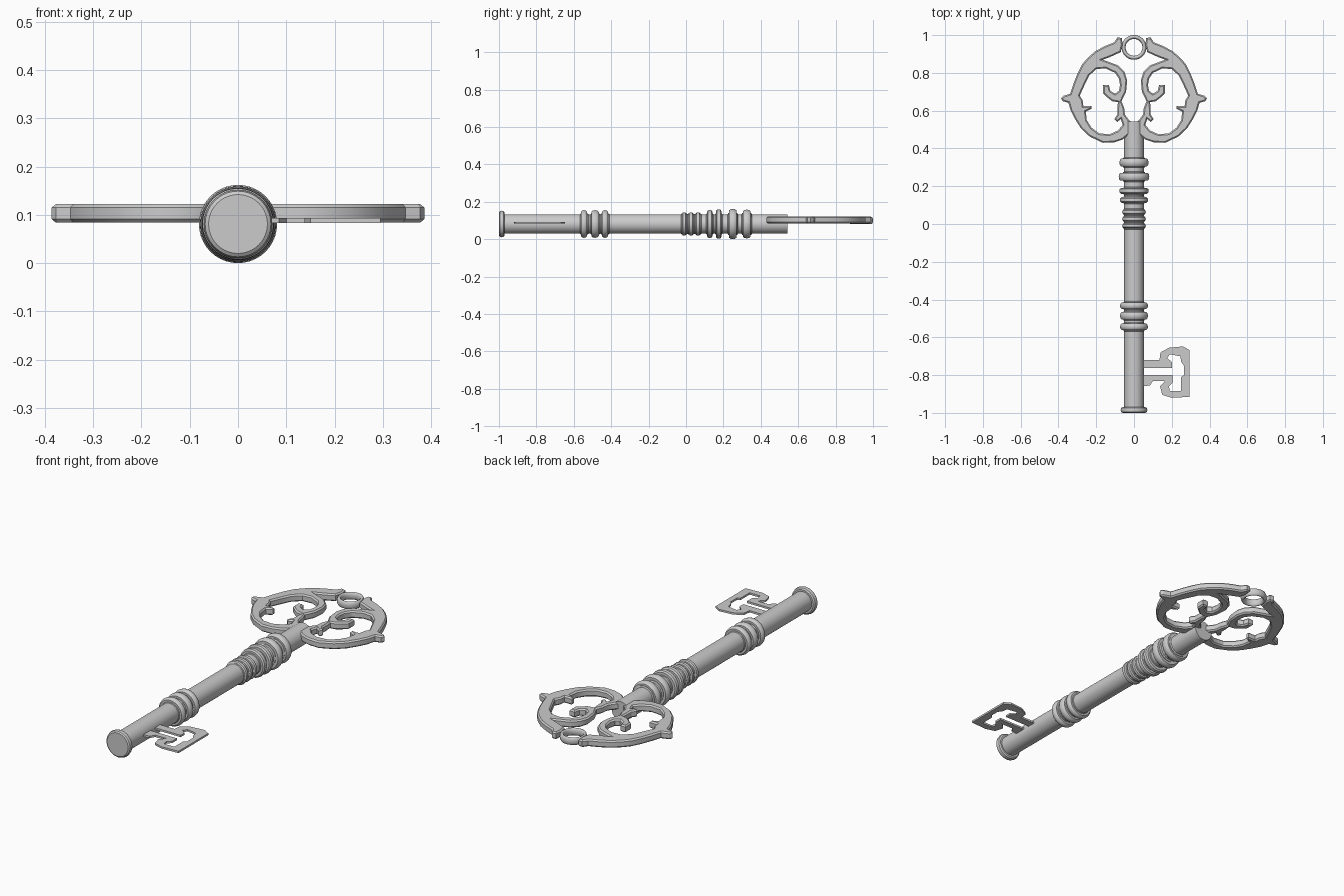
import bpy, bmesh, math

AXIS_Z = 0.081


def link(name, data):
    ob = bpy.data.objects.new(name, data)
    bpy.context.collection.objects.link(ob)
    bpy.ops.object.select_all(action='DESELECT')
    ob.select_set(True)
    bpy.context.view_layer.objects.active = ob
    return ob


def plate(name, loops, z, half, bevel=0.0, sx=1):
    """Flat cut-out plate: first loop is the outline, the rest are holes."""
    cu = bpy.data.curves.new(name, 'CURVE')
    cu.dimensions = '2D'
    cu.fill_mode = 'BOTH'
    cu.extrude = half - bevel
    cu.bevel_depth = bevel
    cu.bevel_resolution = 0
    cu.offset = -bevel
    for pts in loops:
        sp = cu.splines.new('POLY')
        sp.points.add(len(pts) - 1)
        for p, (x, y) in zip(sp.points, pts):
            p.co = (sx * x, y, 0, 1)
        sp.use_cyclic_u = True
    ob = link(name, cu)
    ob.location.z = z
    bpy.ops.object.convert(target='MESH')
    bpy.ops.object.shade_smooth_by_angle(angle=math.radians(30))
    return ob


def lathe(name, profile, steps=40):
    """Spin (y, radius) points round the shaft axis."""
    bm = bmesh.new()
    vs = [bm.verts.new((r, y, 0)) for y, r in profile]
    es = [bm.edges.new(e) for e in zip(vs, vs[1:])]
    bmesh.ops.spin(bm, geom=vs + es, cent=(0, 0, 0), axis=(0, 1, 0),
                   angle=math.tau, steps=steps, use_duplicate=False)
    bmesh.ops.remove_doubles(bm, verts=bm.verts, dist=1e-5)
    bmesh.ops.recalc_face_normals(bm, faces=bm.faces)
    me = bpy.data.meshes.new(name)
    bm.to_mesh(me)
    bm.free()
    ob = link(name, me)
    ob.location.z = AXIS_Z
    bpy.ops.object.shade_smooth_by_angle(angle=math.radians(35))
    return ob


# Shaft with turned collars: (y centre, half width, radius, neck radius)
R = 0.052
collars = [(-0.545, 0.017, 0.074, 0.055), (-0.486, 0.02, 0.074, 0.055),
           (-0.433, 0.017, 0.074, 0.055), (-0.01, 0.012, 0.063, 0.055),
           (0.027, 0.012, 0.063, 0.055), (0.064, 0.012, 0.063, 0.055),
           (0.127, 0.015, 0.075, 0.055), (0.175, 0.015, 0.078, 0.055),
           (0.25, 0.021, 0.081, 0.059), (0.325, 0.021, 0.077, 0.059)]
prof = [(-1, 0), (-1, 0.061), (-0.995, 0.068), (-0.985, 0.071),
        (-0.975, 0.068), (-0.97, 0.061), (-0.97, R)]
for y, w, r, n in collars:
    prof += [(y - w - 0.006, R), (y - w - 0.003, n), (y - w, n), (y - w, r - 0.009),
             (y - w * 0.6, r - 0.002), (y, r), (y + w * 0.6, r - 0.002),
             (y + w, r - 0.009), (y + w, n), (y + w + 0.003, n), (y + w + 0.006, R)]
prof += [(0.543, R), (0.543, 0)]
lathe("shaft", prof)

# Scrolled bow, one half mirrored to the other side
bow_outline = [
    (0.065, 0.985), (0.088, 0.988), (0.105, 0.962), (0.155, 0.942), (0.205, 0.915),
    (0.245, 0.88), (0.275, 0.845), (0.298, 0.80), (0.318, 0.75), (0.338, 0.69),
    (0.375, 0.678), (0.386, 0.665), (0.377, 0.65), (0.347, 0.642), (0.335, 0.60),
    (0.312, 0.555), (0.28, 0.505), (0.235, 0.463), (0.165, 0.43), (0.105, 0.432),
    (0.06, 0.447), (0.025, 0.475), (0.0, 0.50), (0.0, 0.535), (0.025, 0.548),
    (0.048, 0.58), (0.052, 0.615), (0.066, 0.65), (0.042, 0.70), (0.036, 0.76),
    (0.05, 0.805), (0.085, 0.84), (0.165, 0.87), (0.125, 0.885), (0.07, 0.91),
    (0.06, 0.95)]
bow_hole = [
    (0.10, 0.80), (0.15, 0.824), (0.2, 0.82), (0.238, 0.785), (0.262, 0.735),
    (0.287, 0.68), (0.272, 0.655), (0.268, 0.625), (0.225, 0.625), (0.225, 0.61),
    (0.255, 0.595), (0.25, 0.55), (0.225, 0.51), (0.185, 0.48), (0.13, 0.475),
    (0.085, 0.495), (0.06, 0.525), (0.07, 0.555), (0.09, 0.54), (0.105, 0.555),
    (0.088, 0.58), (0.088, 0.615), (0.085, 0.645), (0.115, 0.65), (0.135, 0.665),
    (0.163, 0.69), (0.163, 0.735), (0.133, 0.735), (0.125, 0.705), (0.1, 0.69),
    (0.08, 0.705), (0.074, 0.735), (0.08, 0.77)]
for side, sx in (("right", 1), ("left", -1)):
    plate("bow_" + side, [bow_outline, bow_hole], 0.103, 0.019, 0.007, sx)

# Hanging ring at the top of the bow
bpy.ops.mesh.primitive_torus_add(location=(0, 0.935, 0.1), major_radius=0.055,
                                 minor_radius=0.0105, major_segments=40, minor_segments=12)
ring = bpy.context.object
ring.name = "hanging_ring"
ring.scale.z = 1.9
bpy.ops.object.shade_smooth_by_angle(angle=math.radians(40))

# Key bit with a branching slot
bit_outline = [
    (0.03, -0.72), (0.135, -0.72), (0.14, -0.68), (0.185, -0.655), (0.26, -0.648),
    (0.295, -0.668), (0.295, -0.915), (0.2, -0.92), (0.15, -0.905), (0.138, -0.86),
    (0.165, -0.83), (0.1, -0.83), (0.085, -0.855), (0.03, -0.86)]
bit_slot = [
    (0.04, -0.762), (0.2, -0.762), (0.2, -0.73), (0.175, -0.71), (0.19, -0.69),
    (0.245, -0.70), (0.25, -0.73), (0.265, -0.75), (0.265, -0.80), (0.25, -0.81),
    (0.25, -0.885), (0.19, -0.885), (0.185, -0.86), (0.205, -0.84), (0.205, -0.80),
    (0.04, -0.80)]
plate("key_bit", [bit_outline, bit_slot], 0.088, 0.005)
